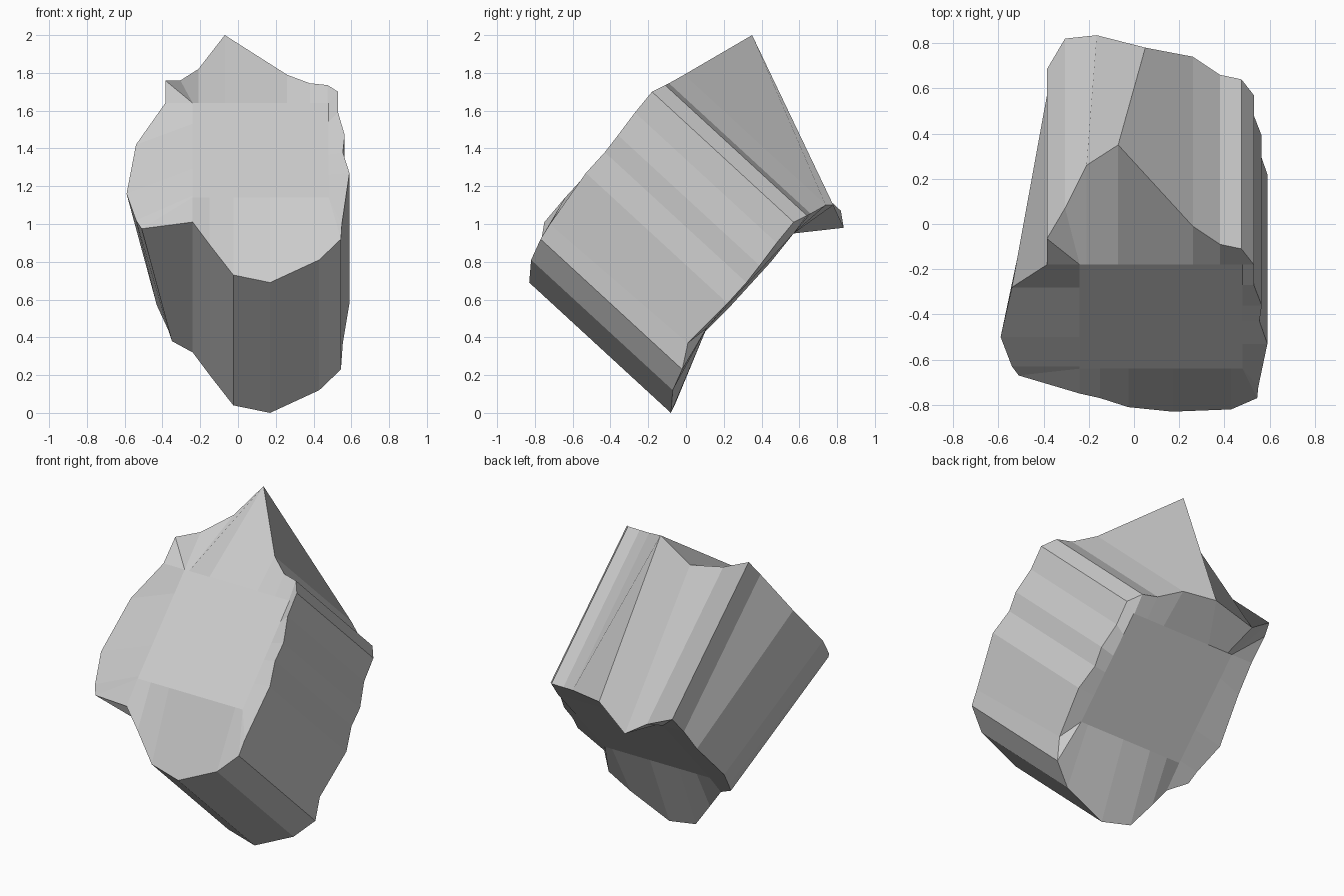
import bpy, bmesh
from mathutils import Vector

if "Cube" in bpy.data.objects:
    bpy.data.objects.remove(bpy.data.objects["Cube"])

# Extrusion axis of the boulder and the flat centre panel of its front cap
AXIS = Vector((0, 0.75, -0.69))
X_MIN, X_MAX, Y_MIN, Y_MAX = -0.24, 0.48, -0.64, -0.18

# Front outline, clockwise from the upper left
front = [
    (-.385, -.065, 1.76), (-.305, .07, 1.76), (-.21, .26, 1.82), (-.07, .35, 2.0),
    (.26, -.01, 1.79), (.38, -.09, 1.745), (.475, -.11, 1.735), (.53, -.18, 1.70),
    (.53, -.27, 1.59), (.565, -.36, 1.47), (.555, -.43, 1.38), (.59, -.53, 1.27),
    (.55, -.72, 1.00), (.545, -.77, .92), (.43, -.82, .81), (.17, -.83, .69),
    (-.025, -.81, .73), (-.15, -.77, .89), (-.24, -.75, 1.01), (-.51, -.67, .975),
    (-.54, -.63, 1.02), (-.59, -.50, 1.16), (-.54, -.28, 1.42), (-.385, -.18, 1.64)]

# Back outline points that differ from a straight extrusion
moved = {1: (-.305, .82, 1.07), 2: (-.165, .835, .98), 3: (.05, .78, 1.10),
         12: (.555, .01, .37), 19: (-.35, .06, .38), 20: (-.37, .11, .44),
         21: (-.43, .24, .57), 22: (-.39, .45, .80)}

front = [Vector(p) for p in front]
back = [Vector(moved[i]) if i in moved else p + AXIS for i, p in enumerate(front)]


def panel_point(p):
    """Nearest point of the flat centre panel to an outline point."""
    x = min(max(p.x, X_MIN), X_MAX)
    y = min(max(p.y, Y_MIN), Y_MAX)
    return Vector((x, y, 1.64 + (y - Y_MAX) * 1.087))


inner_front = [panel_point(p) for p in front]
inner_back = [p + AXIS for p in inner_front]

bm = bmesh.new()
cache = {}


def vert(p):
    key = tuple(round(c, 4) for c in p)
    if key not in cache:
        cache[key] = bm.verts.new(p)
    return cache[key]


def face(points):
    verts = list(dict.fromkeys(vert(p) for p in points))
    if len(verts) > 2:
        bm.faces.new(verts)


# Side walls and the bent strips around each cap
n = len(front)
rings = [inner_front, front, back, inner_back]
for a, b in zip(rings, rings[1:]):
    for i in range(n):
        j = (i + 1) % n
        face([a[i], a[j], b[j], b[i]])

# Flat centre panels
face(inner_front)
face(inner_back)

bmesh.ops.recalc_face_normals(bm, faces=bm.faces[:])
mesh = bpy.data.meshes.new("boulder")
bm.to_mesh(mesh)
bm.free()
bpy.context.collection.objects.link(bpy.data.objects.new("boulder", mesh))
